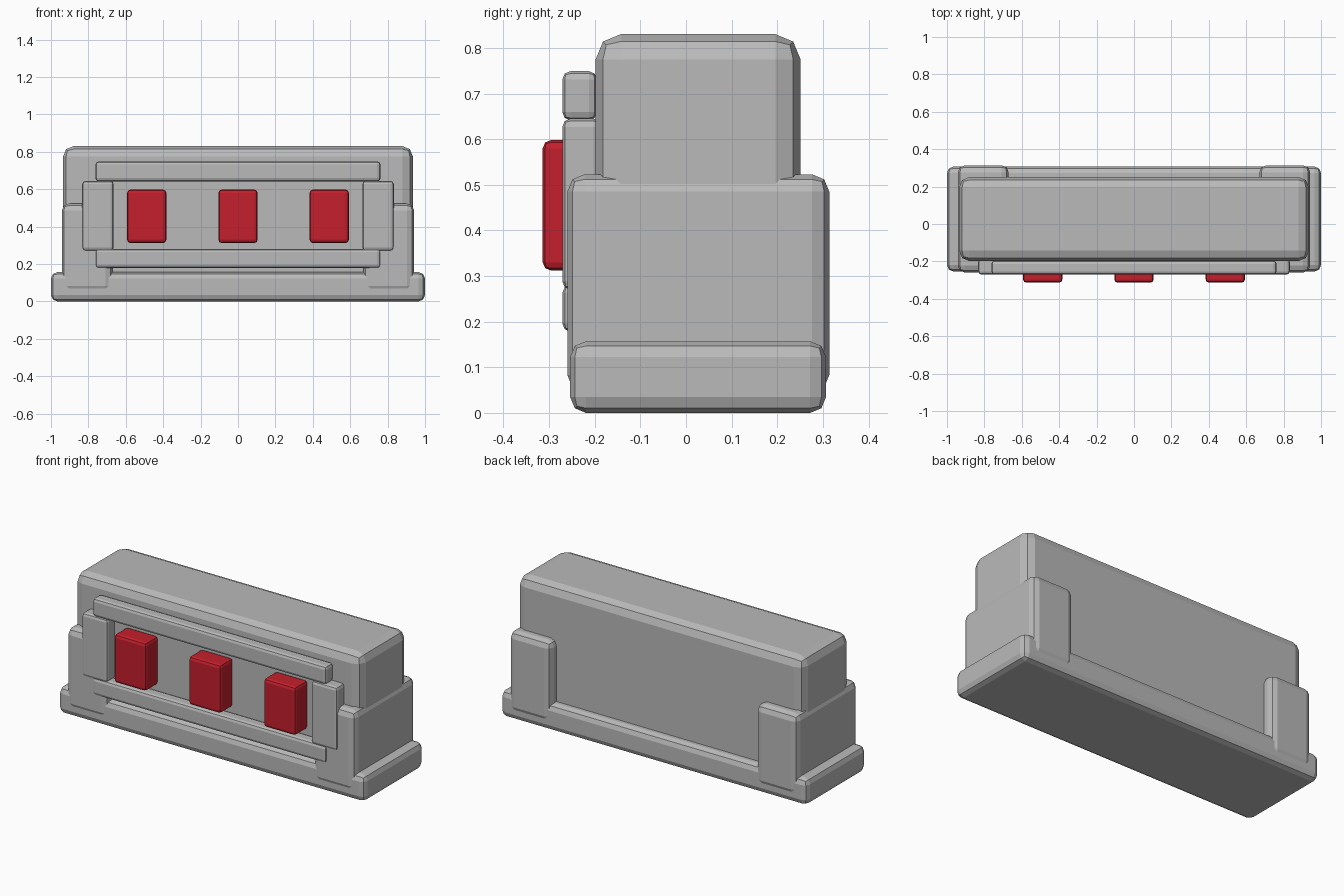
import bpy, bmesh

if "Cube" in bpy.data.objects:
    bpy.data.objects.remove(bpy.data.objects["Cube"])


def material(name, color):
    m = bpy.data.materials.new(name)
    m.diffuse_color = (*color, 1)
    m.use_nodes = True
    m.node_tree.nodes["Principled BSDF"].inputs["Base Color"].default_value = m.diffuse_color
    return m


grey = material("concrete_grey", (0.49, 0.49, 0.49))
red = material("button_red", (0.56, 0.014, 0.026))


def block(name, x, y, z, bevel, mat):
    """Rounded box spanning the given x, y and z ranges."""
    bm = bmesh.new()
    bmesh.ops.create_cube(bm, size=1)
    for v in bm.verts:
        for i, (lo, hi) in enumerate((x, y, z)):
            v.co[i] = hi if v.co[i] > 0 else lo
    me = bpy.data.meshes.new(name)
    bm.to_mesh(me)
    bm.free()
    me.materials.append(mat)
    ob = bpy.data.objects.new(name, me)
    bpy.context.collection.objects.link(ob)
    mod = ob.modifiers.new("rounded_edges", 'BEVEL')
    mod.width = bevel
    mod.segments = 2
    mod.limit_method = 'NONE'
    return ob


# Plinth and main body
block("base", (-1, 1), (-0.254, 0.307), (0, 0.157), 0.035, grey)
block("body", (-0.935, 0.935), (-0.198, 0.251), (0.04, 0.83), 0.055, grey)

# Mirrored end blocks and front frame uprights
for side, s in (("left", -1), ("right", 1)):
    block(f"{side}_end_block", sorted((s * 0.67, s * 0.942)),
          (-0.26, 0.314), (0.045, 0.523), 0.038, grey)
    block(f"{side}_frame_upright", sorted((s * 0.665, s * 0.833)),
          (-0.271, -0.185), (0.27, 0.645), 0.018, grey)

# Front frame rails
for name, z0, z1 in (("top_rail", 0.641, 0.749), ("bottom_rail", 0.178, 0.281)):
    block(name, (-0.762, 0.762), (-0.271, -0.195), (z0, z1), 0.018, grey)

# Three front buttons
for i, cx in enumerate((-0.488, 0, 0.488)):
    block(f"button_{i + 1}", (cx - 0.105, cx + 0.105),
          (-0.314, -0.19), (0.312, 0.598), 0.018, red)
